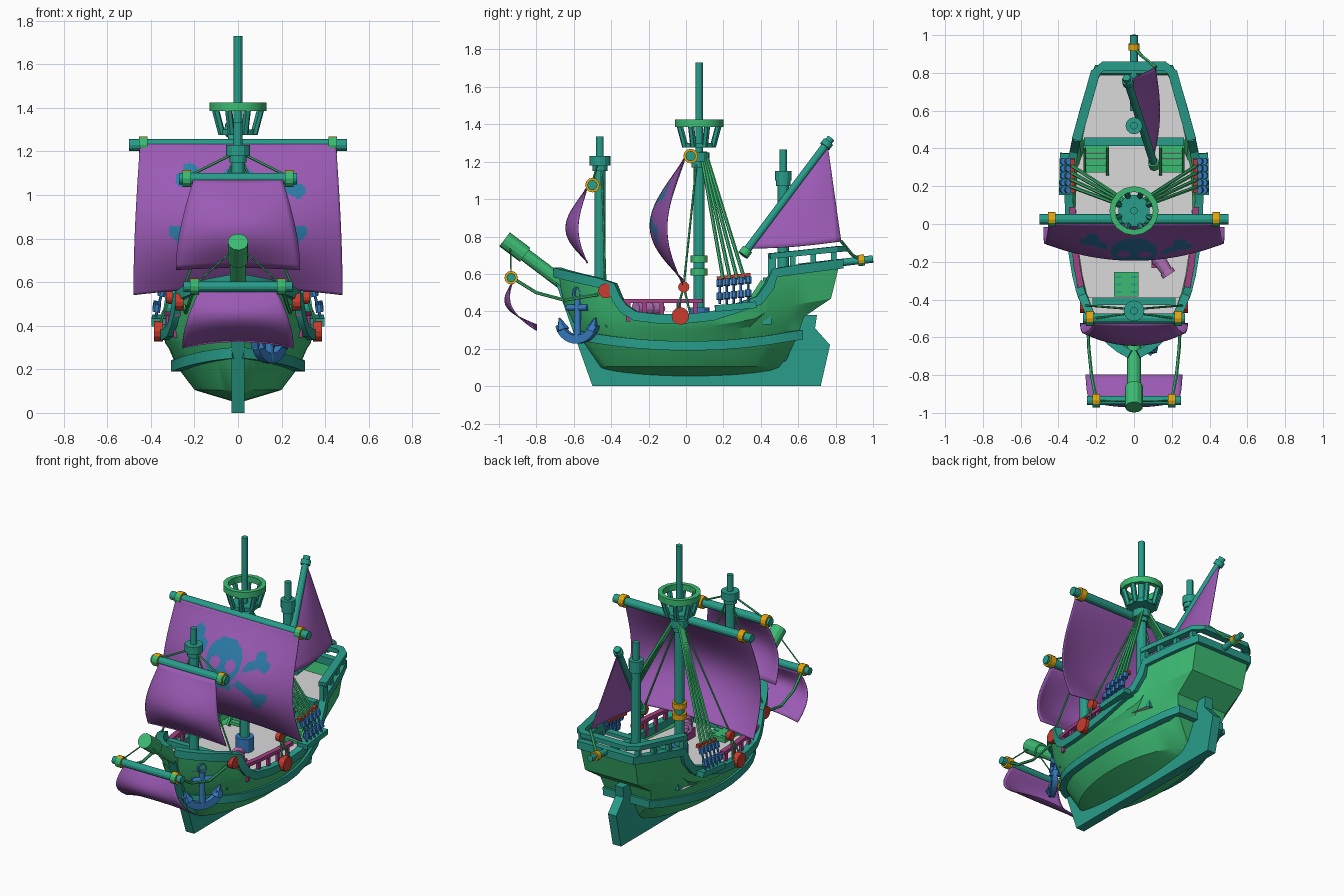
import bpy, bmesh, math
from mathutils import Vector as V, Matrix

if "Cube" in bpy.data.objects:
    bpy.data.objects.remove(bpy.data.objects["Cube"])

def mat(name, r, g, b):
    m = bpy.data.materials.new(name)
    m.diffuse_color = (r, g, b, 1)
    m.use_nodes = True
    m.node_tree.nodes["Principled BSDF"].inputs["Base Color"].default_value = m.diffuse_color
    return m
TEAL = mat("teal", .021, .34, .255)
GREEN = mat("green", .045, .50, .17)
PURPLE = mat("purple", .328, .102, .456)
BLUE = mat("blue", .038, .2, .52)
RED = mat("red", .58, .045, .026)
YELLOW = mat("yellow", .75, .376, .005)
MAGENTA = mat("magenta", .376, .053, .23)
WHITE = mat("pale_grey", .70, .70, .70)
LILAC = mat("lilac", .47, .17, .5)
EMBLEM = mat("emblem_blue", .026, .2, .40)

def mesh(name, verts, faces, *mats, fix=True):
    me = bpy.data.meshes.new(name)
    me.from_pydata([tuple(v) for v in verts], [], faces)
    for m in mats:
        me.materials.append(m)
    if fix:
        bm = bmesh.new(); bm.from_mesh(me)
        bmesh.ops.recalc_face_normals(bm, faces=bm.faces)
        bm.to_mesh(me); bm.free()
    o = bpy.data.objects.new(name, me)
    bpy.context.collection.objects.link(o)
    return o

def cyl(name, p, q, r1, m, r2=None, n=12):
    p, q = V(p), V(q)
    a = (q - p).normalized()
    s = a.orthogonal().normalized()
    t = a.cross(s)
    vs = []
    for c, r in ((p, r1), (q, r1 if r2 is None else r2)):
        vs += [c + (s * math.cos(k) + t * math.sin(k)) * r for k in [2 * math.pi * (i + .5) / n for i in range(n)]]
    fs = [(i, (i + 1) % n, n + (i + 1) % n, n + i) for i in range(n)]
    return mesh(name, vs, fs + [tuple(range(n)), tuple(range(n, 2 * n))], m)

def band(name, p, q, r, d=(0, 1, .3)):
    # ring that is yellow on the side facing d and green on the other
    o = cyl(name, p, q, r, GREEN)
    o.data.materials.append(YELLOW)
    for f in o.data.polygons:
        f.material_index = int(f.normal.dot(V(d)) > -.05)

def box(name, c, s, m):
    vs = [(c[0] + s[0] * i / 2, c[1] + s[1] * j / 2, c[2] + s[2] * k / 2) for i in (-1, 1) for j in (-1, 1) for k in (-1, 1)]
    return mesh(name, vs, [(0, 1, 3, 2), (4, 5, 7, 6), (0, 1, 5, 4), (2, 3, 7, 6), (0, 2, 6, 4), (1, 3, 7, 5)], m)

def sweep(name, pts, w, h, m):
    # rectangular bar along a path
    pts = [V(p) for p in pts]
    vs, fs, n = [], [], len(pts)
    for i, p in enumerate(pts):
        t = (pts[min(i + 1, n - 1)] - pts[max(i - 1, 0)]).normalized()
        s = t.cross(V((0, 0, 1))).normalized()
        u = s.cross(t)
        vs += [p + s * a * w / 2 + u * b * h / 2 for a, b in ((-1, -1), (1, -1), (1, 1), (-1, 1))]
    for i in range(n - 1):
        fs += [(4 * i + k, 4 * i + (k + 1) % 4, 4 * i + 4 + (k + 1) % 4, 4 * i + 4 + k) for k in range(4)]
    return mesh(name, vs, fs + [(0, 1, 2, 3), tuple(range(4 * n - 4, 4 * n))], m)

def lathe(name, prof, c, n, m):
    # closed ring profile turned about a vertical axis
    k = len(prof)
    vs = [(c[0] + r * math.cos(2 * math.pi * i / n), c[1] + r * math.sin(2 * math.pi * i / n), c[2] + z) for i in range(n) for r, z in prof]
    fs = [(i * k + j, i * k + (j + 1) % k, (i + 1) % n * k + (j + 1) % k, (i + 1) % n * k + j) for i in range(n) for j in range(k)]
    return mesh(name, vs, fs, m)

# hull: sheer line stations (y, half width, top z) lofted down through waterlines
ST = [(-.69, .02, .605), (-.66, .075, .595), (-.62, .125, .585), (-.56, .18, .57), (-.47, .235, .55), (-.39, .27, .525),
      (-.365, .28, .46), (-.33, .29, .41), (-.27, .305, .37), (-.15, .325, .355), (0, .34, .355), (.14, .345, .37),
      (.28, .335, .415), (.39, .317, .455), (.445, .305, .53), (.47, .30, .6), (.6, .265, .62), (.72, .23, .635), (.82, .2, .65)]

def level(j, st):
    y, w, zt = st
    t = (y + .69) / 1.51
    b = max(math.sin(math.pi * t), 0) ** .5
    z3 = .295 + .075 * (2 * t - 1) ** 2
    yb, ys = [(-.47, .52), (-.47, .52), (-.58, .60), (-.62, .63), (-.66, .775), (-.69, .82)][j]
    x = [0, .2 * b, w * .82, w * .92, w * .97, w][j]
    z = [.1 - .055 * b, .105, .215 + .06 * (2 * t - 1) ** 2, z3, z3 + .35 * (zt - z3), zt][j]
    return V((x, yb + t * (ys - yb), z))
vs, fs, K = [], [], 11
for st in ST:
    half = [level(j, st) for j in range(6)]
    vs += half[::-1] + [V((-p.x, p.y, p.z)) for p in half[1:]]
for i in range(len(ST) - 1):
    fs += [(i * K + j, i * K + j + 1, i * K + K + j + 1, i * K + K + j) for j in range(K - 1)]
for b in (0, (len(ST) - 1) * K):
    fs += [(b + j, b + j + 1, b + 9 - j, b + 10 - j) for j in range(4)] + [(b + 4, b + 5, b + 6)]
hull = mesh("hull", vs, fs, GREEN)

def both(path):
    return list(path) + [V((-p[0], p[1], p[2])) for p in reversed(path)]
sweep("sheer_rail", both([level(5, s) + V((0, 0, .005)) for s in ST]), .045, .05, TEAL)
sweep("wale", both([level(2, s) for s in ST]), .05, .05, TEAL)
sweep("stern_rail", both([(.305, .445, .695), (.25, .64, .715), (.205, .80, .732), (.165, .835, .735)]), .05, .03, TEAL)

# keel, stem and rudder plate
prof = [(-.5, 0), (.72, 0), (.77, .22), (.69, .31), (.70, .38), (.6, .38), (.5, .12), (-.43, .12), (-.62, .5), (-.72, .62)]
n = len(prof)
mesh("keel_and_rudder", [(x, y, z) for x in (-.03, .03) for y, z in prof],
     [(i, (i + 1) % n, n + (i + 1) % n, n + i) for i in range(n)] + [tuple(range(n)), tuple(range(n, 2 * n))], TEAL)

# decks and bulkheads
def deck(name, y0, y1, z):
    half = [(s[1] * .9, min(s[0], .79), z) for s in ST if y0 <= s[0] <= y1]
    pts = both(half)
    mesh(name, pts, [tuple(range(len(pts)))], WHITE)
deck("fore_deck", -.63, -.38, .48)
deck("main_deck", -.43, .46, .33)
deck("quarter_deck", .44, .83, .56)
box("fore_bulkhead", (0, -.41, .42), (.44, .04, .21), TEAL)
box("quarter_bulkhead", (0, .435, .455), (.53, .045, .25), TEAL)
box("main_hatch", (-.04, -.32, .345), (.13, .13, .03), GREEN)
for x in (-.08, 0):
    for y in (-.36, -.32, -.28):
        box("hatch_slot", (x, y, .361), (.03, .012, .004), TEAL)

# masts
for nm, y, z0, zc, z1 in (("main_mast", .07, .33, 1.22, 1.73), ("fore_mast", -.46, .46, 1.2, 1.335), ("mizzen_mast", .52, .55, 1.12, 1.265)):
    cyl(nm, (0, y, z0), (0, y, zc), .03, TEAL)
    cyl(nm + "_top", (0, y, zc), (0, y, z1), .02, TEAL)
    cyl(nm + "_cap", (0, y, zc - .02), (0, y, zc + .03), .055 if nm != "mizzen_mast" else .045, TEAL)
    cyl(nm + "_cap_base", (0, y, zc - .05), (0, y, zc - .02), .04, TEAL)
for z in (.61, .68):
    band("mast_band", (0, .07, z - .018), (0, .07, z + .018), .045, (-.9, .45, 0))
cyl("mast_foot", (0, .07, .33), (0, .07, .42), .055, BLUE)

# crow's nest
lathe("nest_rim", [(.1, 1.385), (.13, 1.385), (.13, 1.425), (.1, 1.425)], (0, .07, 0), 16, GREEN)
cyl("nest_floor", (0, .07, 1.275), (0, .07, 1.3), .085, TEAL, n=16)
for i in range(8):
    c, s = math.cos(math.pi * (i + .5) / 4), math.sin(math.pi * (i + .5) / 4)
    cyl("nest_slat", (.08 * c, .07 + .08 * s, 1.28), (.113 * c, .07 + .113 * s, 1.395), .017, TEAL, n=6)

# yards, spars and their bands
for nm, y, z, L, r, bx in (("main_yard", .025, 1.23, .5, .027, .435), ("fore_yard", -.5, 1.075, .27, .027, .235), ("sprit_yard", -.935, .58, .25, .024, .2)):
    cyl(nm, (-L, y, z), (L, y, z), r, TEAL)
    for s in (-1, 1):
        band(nm + "_band", (s * bx - .02, y, z), (s * bx + .02, y, z), r + .012)
cyl("bowsprit", (0, -.58, .49), (0, -.9, .732), .036, GREEN)
cyl("bowsprit_cap", (0, -.86, .702), (0, -.97, .785), .047, GREEN)
cyl("stern_boom", (0, .6, .635), (0, 1, .68), .02, TEAL)
band("boom_band", (0, .92, .671), (0, .955, .675), .03)
A, B, C = V((.11, .305, .70)), V((-.04, .775, 1.325)), V((.115, .83, .775))
cyl("lateen_yard", A, B, .021, TEAL)
cyl("lateen_heel", A, A.lerp(B, .05), .03, GREEN)
cyl("lateen_peak", A.lerp(B, .93), A.lerp(B, .97), .03, TEAL)

# sails: curved grids with a thin shell
def sail(name, f, nu=20, nv=16, mask=None):
    vs = [f(i / nu, j / nv) for i in range(nu + 1) for j in range(nv + 1)]
    R = nv + 1
    fs = [(i * R + j, i * R + j + 1, i * R + R + j + 1, i * R + R + j) for i in range(nu) for j in range(nv)]
    o = mesh(name, vs, fs, PURPLE, EMBLEM, PURPLE, PURPLE, fix=False)
    if mask:
        for p in o.data.polygons:
            p.material_index = int(mask(p.center.x, p.center.z))
    s = o.modifiers.new("shell", "SOLIDIFY")
    s.thickness, s.material_offset = .006, 2

def square(y0, y1, zt, zb, wt, wb, edge, mid, arch):
    def f(a, v):
        u = 2 * a - 1
        k = 1 - u * u
        return (u * (wt + (wb - wt) * math.sin(v * math.pi / 2)),
                y0 + (y1 - y0) * v * v - (edge + mid * k) * math.sin(math.pi * v ** 1.15),
                zt - (zt - zb) * v + arch * k * v * v)
    return f

def emblem(x, z):
    # skull over crossed bones
    d = lambda a, b: math.hypot(x - a, z - b)
    for s, (px, pz) in ((1, (-.22, 1.08)), (-1, (.24, 1.03))):
        p, q = V((px, pz)), V((.25 * s, .82))
        t = max(0, min(1, (V((x, z)) - p).dot(q - p) / (q - p).length_squared))
        c = p.lerp(q, t)
        ends = d(px, pz + .035), d(px - .035 * s, pz - .01), d(.285 * s, .83), d(.245 * s, .785)
        if (d(*c) < .025 or min(ends) < .034) and not d(0, 1) < .15:
            return True
    if d(.055, .98) < .036 or d(-.055, .98) < .036 or d(0, .915) < .017:
        return False
    return d(0, 1) < .125 or (abs(x) < .075 and .84 < z < .95)
sail("main_sail", square(-.005, -.02, 1.235, .54, .45, .48, .095, .09, .03), 84, 60, emblem)
sail("fore_sail", square(-.53, -.53, 1.07, .655, .205, .285, .05, .065, .01))
sail("sprit_sail", square(-.93, -.8, .56, .295, .18, .255, .04, .03, .03))
def lateen(u, v):
    p = A.lerp(B, .06 + .9 * u).lerp(C.lerp(A.lerp(B, .96), u), v)
    return p + V((.03, -.01, -.01)) * math.sin(math.pi * v) * (1 - u * u)
sail("lateen_sail", lateen)

# anchor lying along the starboard bow
def an(a, z, o=0):
    return V((.145 + .545 * a + o, -.58 + .84 * a, z))
cyl("anchor_shank", an(0, .24), an(0, .47), .02, BLUE, .016)
cyl("anchor_stock", an(-.065, .42), an(.065, .42), .016, BLUE)
sweep("anchor_arms", [an(.11 * math.sin(k * .2), .345 - .095 * math.cos(k * .2)) for k in range(-7, 8)], .035, .045, BLUE)
ring = [an(.025 * math.cos(k * math.pi / 6), .495 + .03 * math.sin(k * math.pi / 6)) for k in range(12)]
for k in range(12):
    cyl("anchor_ring", ring[k], ring[(k + 1) % 12], .009, BLUE, n=6)
for s in (-1, 1):
    cyl("anchor_fluke", an(s * .092, .30), an(s * .115, .365), .036, BLUE, .004, n=6)

# cannon on deck
c0, cd = V((.1, -.14, .415)), V((.55, -.83, 0)).normalized()
for nm, a, b, r1, r2 in (("cannon_barrel", 0, .15, .04, .03), ("cannon_muzzle", .13, .155, .038, .038), ("cannon_hoop", .05, .065, .042, .042), ("cannon_knob", -.025, 0, .015, .02)):
    cyl(nm, c0 + cd * a, c0 + cd * b, r1, LILAC, r2)
box("cannon_carriage", c0 + cd * .05 + V((0, 0, -.055)), (.07, .1, .06), MAGENTA)

def rope(name, *pts, r=.006):
    for p, q in zip(pts, pts[1:]):
        cyl(name, p, q, r, GREEN, n=6)

# fittings repeated on both sides
for s in (-1, 1):
    # waist railing
    sweep("waist_rail", [(s * x, y, .455) for x, y in ((.272, -.385), (.303, -.22), (.32, -.05), (.327, .09))], .034, .022, MAGENTA)
    for x, y in ((.288, -.31), (.303, -.22), (.312, -.13), (.32, -.04), (.324, .05)):
        box("rail_post", (s * x, y, .4), (.018, .024, .11), MAGENTA)
    # stern railing posts
    for x, y, z, w in ((.303, .46, .64, .045), (.272, .57, .66, .03), (.238, .68, .67, .03), (.205, .79, .69, .03)):
        box("stern_post", (s * x, y, z), (.03, w, .1), TEAL)
    # ladders up to the quarter deck
    for i in range(4):
        box("ladder_step", (s * .2, .29 + .035 * i, .36 + .052 * i), (.12, .034, .02), GREEN)
    for dx in (-.06, .06):
        sweep("ladder_side", [(s * .2 + dx, .27, .34), (s * .2 + dx, .415, .56)], .014, .03, GREEN)
    # channel, deadeyes and shrouds
    sweep("channel", [(s * .36, .155, .415), (s * .355, .375, .435)], .075, .035, TEAL)
    sweep("deadeye_bar", [(s * .325, .165, .575), (s * .325, .345, .595)], .024, .022, RED)
    for i in range(5):
        y = .18 + .038 * i
        cyl("lower_deadeye", (s * .376, y, .462 + .004 * i), (s * .37, y, .498 + .004 * i), .019, BLUE, n=8)
        cyl("upper_deadeye", (s * .352, y, .534 + .004 * i), (s * .344, y, .568 + .004 * i), .019, BLUE, n=8)
        cyl("lanyard", (s * .378, y, .44), (s * .345, y, .57), .007, BLUE, n=6)
        if i < 4:
            rope("shroud", (s * .335, y + .018, .575), (s * .015, .08 + .008 * i, 1.25), r=.01)
    # red pulley blocks
    for nm, x, y, z, r, w in (("fore_block", .268, -.43, .51, .04, .018), ("main_block", .365, -.03, .375, .047, .02), ("stay_block", .315, -.012, .53, .03, .015)):
        cyl(nm, (s * (x - w), y, z), (s * (x + w), y, z), r, RED)
    # running ropes
    rope("stay_tackle", (s * .36, -.05, .4), (s * .315, -.012, .53), (s * .36, .02, .4))
    rope("main_stay", (s * .315, -.012, .54), (s * .015, .06, 1.22))
    rope("fore_stay", (s * .02, -.45, 1.16), (s * .268, -.43, .53))
    rope("fore_lift", (0, -.47, 1.2), (s * .22, -.5, 1.09))
    rope("sprit_lift", (0, -.94, .77), (s * .19, -.935, .595), r=.004)
    rope("sprit_brace", (s * .2, -.93, .58), (s * .225, -.8, .5), (s * .24, -.65, .46), (s * .245, -.47, .49), r=.009)
rope("lateen_sheet", C, (.04, .89, .7), (0, .94, .675), r=.009)

# soften curved surfaces only
bpy.ops.object.select_all(action='SELECT')
bpy.context.view_layer.objects.active = hull
bpy.ops.object.shade_smooth_by_angle(angle=math.radians(25))
